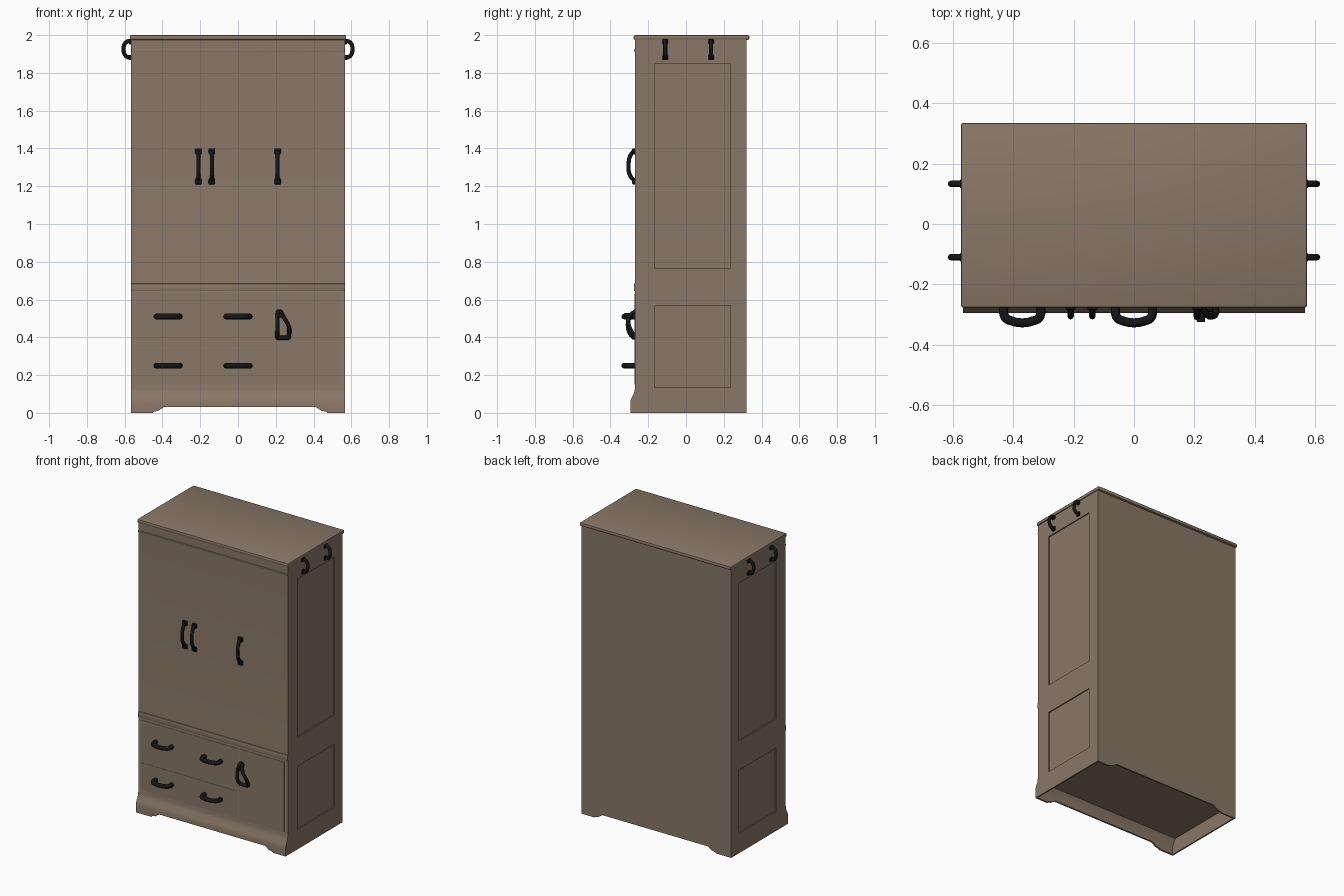
import bpy, bmesh, math
from mathutils import Vector

cube = bpy.data.objects.get("Cube")
if cube:
    bpy.data.objects.remove(cube, do_unlink=True)


def material(name, rgb):
    m = bpy.data.materials.new(name)
    m.use_nodes = True
    m.diffuse_color = (*rgb, 1)
    m.node_tree.nodes["Principled BSDF"].inputs["Base Color"].default_value = (*rgb, 1)
    return m


wood = material("brown wood", (0.25, 0.185, 0.135))
iron = material("black iron", (0.008, 0.008, 0.008))


def finish(obj, mat, angle=35):
    obj.data.materials.clear()
    obj.data.materials.append(mat)
    bpy.ops.object.select_all(action='DESELECT')
    obj.select_set(True)
    bpy.context.view_layer.objects.active = obj
    bpy.ops.object.shade_smooth_by_angle(angle=math.radians(angle))
    return obj


def prism(name, profile, lo, hi, axis):
    """Extrude a 2D profile along x (profile in y, z) or y (profile in x, z)."""
    def place(p, d):
        return (d, p[0], p[1]) if axis == 'x' else (p[0], d, p[1])
    bm = bmesh.new()
    a = [bm.verts.new(place(p, lo)) for p in profile]
    b = [bm.verts.new(place(p, hi)) for p in profile]
    bm.faces.new(a)
    bm.faces.new(b)
    for i in range(len(a)):
        j = (i + 1) % len(a)
        bm.faces.new((a[i], a[j], b[j], b[i]))
    bmesh.ops.recalc_face_normals(bm, faces=bm.faces)
    me = bpy.data.meshes.new(name)
    bm.to_mesh(me)
    bm.free()
    obj = bpy.data.objects.new(name, me)
    bpy.context.collection.objects.link(obj)
    return obj


def box(name, x0, x1, y0, y1, z0, z1):
    return prism(name, [(y0, z0), (y1, z0), (y1, z1), (y0, z1)], x0, x1, 'x')


def apply_modifiers(obj):
    dg = bpy.context.evaluated_depsgraph_get()
    me = bpy.data.meshes.new_from_object(obj.evaluated_get(dg))
    obj.modifiers.clear()
    obj.data = me


def bevel(obj, width, segments=2):
    m = obj.modifiers.new("bevel", 'BEVEL')
    m.width, m.segments = width, segments
    apply_modifiers(obj)


def cut(obj, cutter):
    cutter.hide_render = True
    m = obj.modifiers.new("cut", 'BOOLEAN')
    m.operation, m.solver, m.object = 'DIFFERENCE', 'EXACT', cutter
    apply_modifiers(obj)
    bpy.data.objects.remove(cutter, do_unlink=True)


def tube(name, points, radius, cyclic=False):
    """Round bar along a smooth path."""
    cu = bpy.data.curves.new(name, 'CURVE')
    cu.dimensions = '3D'
    cu.bevel_depth, cu.bevel_resolution = radius, 2
    cu.resolution_u, cu.use_fill_caps = 4, True
    sp = cu.splines.new('BEZIER')
    sp.bezier_points.add(len(points) - 1)
    for bp, p in zip(sp.bezier_points, points):
        bp.co = p
        bp.handle_left_type = bp.handle_right_type = 'AUTO'
    sp.use_cyclic_u = cyclic
    obj = bpy.data.objects.new(name, cu)
    bpy.context.collection.objects.link(obj)
    dg = bpy.context.evaluated_depsgraph_get()
    me = bpy.data.meshes.new_from_object(obj.evaluated_get(dg))
    bpy.data.objects.remove(obj, do_unlink=True)
    solid = bpy.data.objects.new(name, me)
    bpy.context.collection.objects.link(solid)
    return finish(solid, iron, 50)


# Carcass with flared plinth, hollow underneath and arched feet
side_profile = [(-0.295, 0), (-0.295, 0.06), (-0.288, 0.08), (-0.275, 0.105), (-0.27, 0.13),
                (-0.27, 1.985), (0.32, 1.985), (0.32, 0)]
carcass = prism("carcass", side_profile, -0.567, 0.567, 'x')
hollow = [(-0.283, -0.1), (-0.283, 0.06), (-0.258, 0.105), (0.31, 0.105), (0.31, -0.1)]
cut(carcass, prism("hollow_cutter", hollow, -0.557, 0.557, 'x'))
arch = [(-0.47, -0.1), (-0.45, 0.005), (-0.42, 0.012), (-0.39, 0.032),
        (0.41, 0.032), (0.44, 0.012), (0.47, 0.005), (0.48, -0.1)]
cut(carcass, prism("arch_cutter", arch, -0.5, 0.5, 'y'))

# Recessed side panels
for side in (-1, 1):
    for z0, z1 in ((0.135, 0.568), (0.768, 1.85)):
        x0, x1 = sorted((side * 0.559, side * 0.7))
        cut(carcass, box("panel_cutter", x0, x1, -0.165, 0.235, z0, z1))
finish(carcass, wood)

# Top slab and front mouldings
top = box("top_slab", -0.573, 0.573, -0.277, 0.335, 1.975, 2.0)
bevel(top, 0.008)
finish(top, wood)
for name, z, h in (("cornice_bead", 1.918, 0.012), ("waist_moulding", 0.665, 0.04)):
    bead = box(name, -0.567, 0.567, -0.276, -0.26, z - h / 2, z + h / 2)
    bevel(bead, 0.005)
    finish(bead, wood)

# Shallow drawer fronts and small lower door
for name, x0, x1, z0, z1 in (("upper_drawer", -0.54, 0.19, 0.345, 0.63),
                             ("lower_drawer", -0.54, 0.19, 0.15, 0.338),
                             ("lower_door", 0.197, 0.54, 0.15, 0.63)):
    finish(box(name, x0, x1, -0.272, -0.265, z0, z1), wood)

# Drawer pulls
for x in (-0.37, 0.0):
    for z in (0.51, 0.25):
        tube("drawer_pull", [(x - 0.06, -0.262, z), (x - 0.059, -0.305, z), (x - 0.045, -0.318, z),
                             (x + 0.045, -0.318, z), (x + 0.059, -0.305, z), (x + 0.06, -0.262, z)], 0.015)

# Arched door pulls with mounting feet
for x in (-0.21, -0.138, 0.21):
    tube("door_pull", [(x, -0.265, 1.39), (x, -0.287, 1.375), (x, -0.304, 1.32),
                       (x, -0.295, 1.255), (x, -0.265, 1.225)], 0.011)
    for z in (1.225, 1.385):
        foot = box("door_pull_foot", x - 0.017, x + 0.017, -0.285, -0.265, z - 0.016, z + 0.016)
        bevel(foot, 0.006)
        finish(foot, iron)

# Lower door latch: upright bar, slanted bar and cross pieces
tube("latch_upright", [(0.212, -0.265, 0.54), (0.21, -0.295, 0.515),
                       (0.208, -0.298, 0.42), (0.208, -0.265, 0.395)], 0.011)
tube("latch_slanted_bar", [(0.225, -0.265, 0.54), (0.24, -0.3, 0.51),
                           (0.268, -0.302, 0.46), (0.27, -0.265, 0.395)], 0.011)
tube("latch_foot_bar", [(0.208, -0.28, 0.398), (0.27, -0.28, 0.398)], 0.011)
tube("latch_knob", [(0.222, -0.265, 0.515), (0.222, -0.325, 0.515)], 0.013)

# Ring handles high on both sides
for side in (-1, 1):
    for y in (-0.11, 0.133):
        path = [(0.563, 1.97), (0.592, 1.963), (0.606, 1.925), (0.592, 1.888), (0.563, 1.88)]
        tube("side_ring", [(side * x, y, z) for x, z in path], 0.011)
        for z in (1.882, 1.965):
            boss = box("side_ring_foot", side * 0.56, side * 0.578, y - 0.014, y + 0.014, z - 0.014, z + 0.014)
            bevel(boss, 0.005)
            finish(boss, iron)
